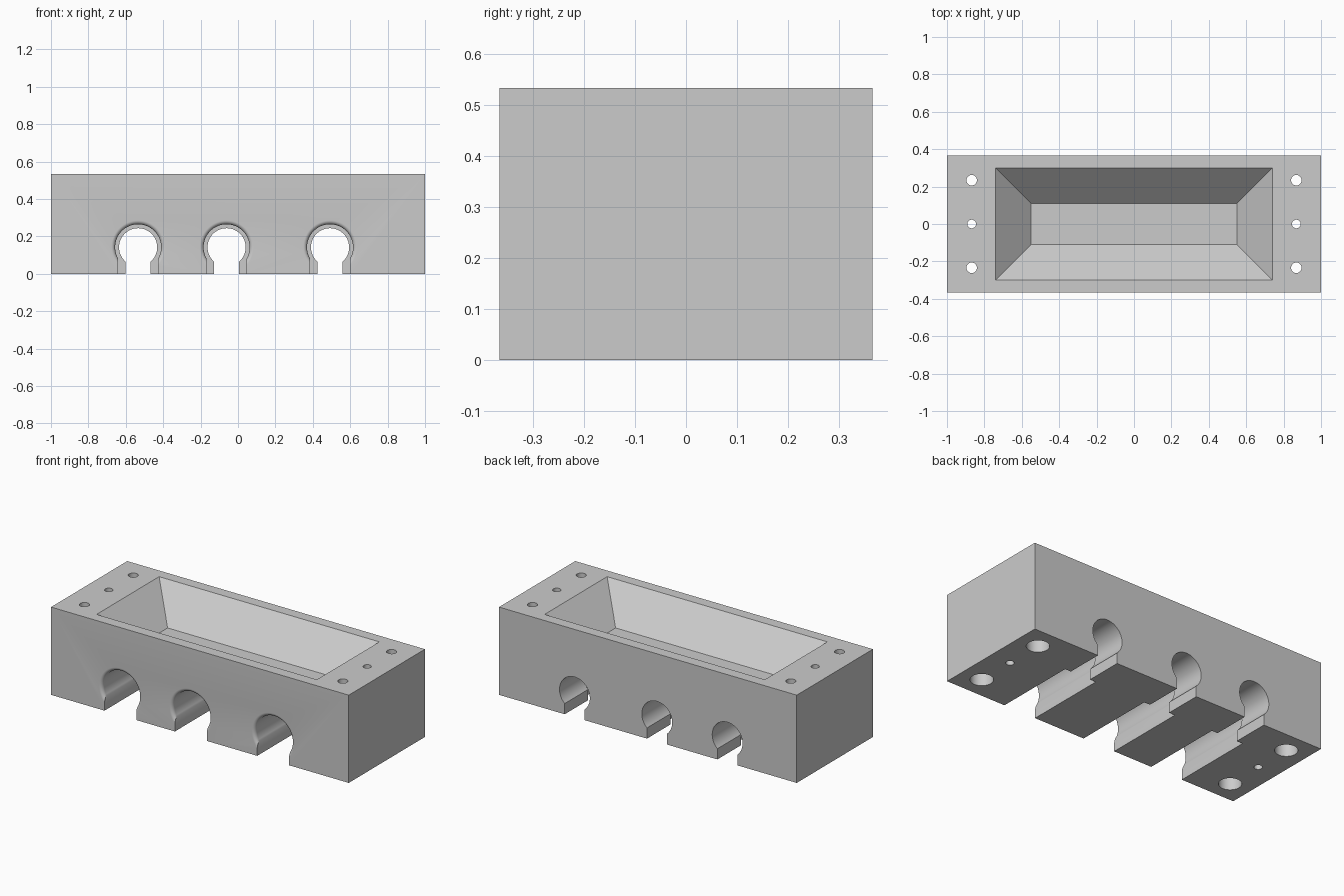
import bpy
import bmesh
from math import pi, sin, cos, asin, radians

WIDTH, DEPTH, HEIGHT = 2.0, 0.731, 0.533
FRONT = -DEPTH / 2

old = bpy.data.objects.get("Cube")
if old:
    bpy.data.objects.remove(old, do_unlink=True)

grey = bpy.data.materials.new("plain grey")
grey.use_nodes = True
colour = (0.6, 0.6, 0.6, 1)
grey.diffuse_color = colour
grey.node_tree.nodes["Principled BSDF"].inputs["Base Color"].default_value = colour


def loft(name, rings):
    """Closed solid skinned through matching rings of points."""
    bm = bmesh.new()
    loops = [[bm.verts.new(p) for p in ring] for ring in rings]
    n = len(loops[0])
    for a, b in zip(loops, loops[1:]):
        for i in range(n):
            j = (i + 1) % n
            bm.faces.new((a[i], a[j], b[j], b[i]))
    bm.faces.new(loops[0])
    bm.faces.new(loops[-1])
    bmesh.ops.recalc_face_normals(bm, faces=bm.faces)
    mesh = bpy.data.meshes.new(name)
    bm.to_mesh(mesh)
    bm.free()
    mesh.materials.append(grey)
    obj = bpy.data.objects.new(name, mesh)
    bpy.context.collection.objects.link(obj)
    return obj


def rectangle(hx, hy, z):
    return [(-hx, -hy, z), (hx, -hy, z), (hx, hy, z), (-hx, hy, z)]


def circle(x, y, r, z, n=40):
    return [(x + r * cos(2 * pi * i / n), y + r * sin(2 * pi * i / n), z)
            for i in range(n)]


def keyhole(cx, r, half, y, cz=0.142, n=48):
    """Round bore outline with a slot running out through the bottom."""
    start = asin(half / r)
    pts = [(cx - half, y, -0.1)]
    for i in range(n + 1):
        a = start + (2 * pi - 2 * start) * i / n
        pts.append((cx - r * sin(a), y, cz - r * cos(a)))
    pts.append((cx + half, y, -0.1))
    return pts


def cut(target, cutter):
    mod = target.modifiers.new("cut", "BOOLEAN")
    mod.operation = "DIFFERENCE"
    mod.solver = "EXACT"
    mod.object = cutter
    bpy.context.view_layer.objects.active = target
    bpy.ops.object.modifier_apply(modifier=mod.name)
    bpy.data.objects.remove(cutter, do_unlink=True)


# Solid block
block = loft("block", [rectangle(WIDTH / 2, DEPTH / 2, z) for z in (0, HEIGHT)])

# Tapered pocket in the top
FLOOR, RISE = 0.345, 0.1
slope = 0.19 / (HEIGHT - FLOOR)
cut(block, loft("pocket", [
    rectangle(0.55, 0.11, FLOOR),
    rectangle(0.74 + RISE * slope, 0.30 + RISE * slope, HEIGHT + RISE)]))

# Three stepped channels: narrow at the back, wide and rounded at the front
NARROW, WIDE, FILLET, STEP = 0.102, 0.123, 0.021, 0.14
for cx in (-0.534, -0.061, 0.492):
    rings = [keyhole(cx, NARROW, 0.067, y) for y in (0.5, STEP)]
    rings.append(keyhole(cx, WIDE, 0.107, STEP))
    for i in range(9):
        a = pi / 2 * i / 8
        rings.append(keyhole(cx, WIDE + FILLET * (1 - cos(a)), 0.107,
                             FRONT + FILLET * (1 - sin(a))))
    rings.append(keyhole(cx, WIDE + FILLET, 0.107, FRONT - 0.1))
    cut(block, loft("channel", rings))

# Screw holes at each end, the corner ones counterbored from below
for x in (-0.868, 0.868):
    cut(block, loft("pin_hole", [circle(x, 0, 0.023, z) for z in (-0.1, 0.7)]))
    for y in (-0.234, 0.234):
        cut(block, loft("screw_hole", [
            circle(x, y, 0.063, -0.1), circle(x, y, 0.063, 0.27),
            circle(x, y, 0.028, 0.27), circle(x, y, 0.028, 0.7)]))

# Smooth the round walls and keep the edges crisp
bpy.ops.object.select_all(action="DESELECT")
block.select_set(True)
bpy.context.view_layer.objects.active = block
bpy.ops.object.shade_smooth_by_angle(angle=radians(30))
